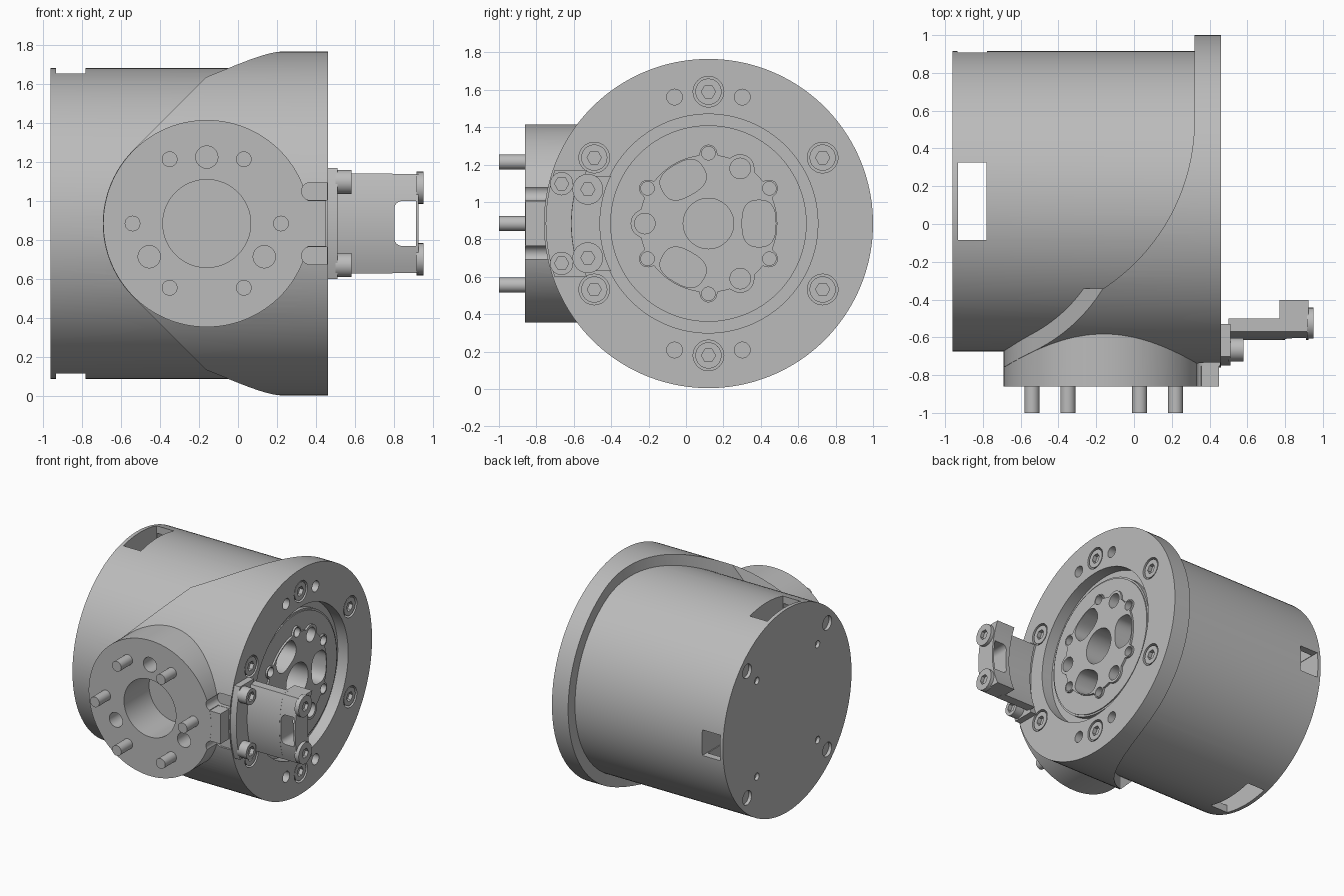
import bpy, bmesh
from math import sin, cos, pi, sqrt, asin, radians
from mathutils import Vector

if "Cube" in bpy.data.objects:
    bpy.data.objects.remove(bpy.data.objects["Cube"])

CY, CZ = 0.12, 0.885      # main axis (runs along x)
BX = -0.16                # front boss axis (runs along y)

grey = bpy.data.materials.new("machined_grey")
grey.use_nodes = True
colour = (0.5, 0.5, 0.5, 1)
grey.diffuse_color = colour
grey.node_tree.nodes["Principled BSDF"].inputs["Base Color"].default_value = colour


def prism(name, axis, pts, a, b):
    """Extrude a flat outline along an axis from a to b."""
    place = {"X": lambda p, t: (t, p[0], p[1]),
             "Y": lambda p, t: (p[0], t, p[1]),
             "Z": lambda p, t: (p[0], p[1], t)}[axis]
    bm = bmesh.new()
    face = bm.faces.new([bm.verts.new(place(p, a)) for p in pts])
    new = bmesh.ops.extrude_face_region(bm, geom=[face])["geom"]
    step = Vector(place((0, 0), b - a))
    bmesh.ops.translate(bm, vec=step, verts=[v for v in new if isinstance(v, bmesh.types.BMVert)])
    bmesh.ops.recalc_face_normals(bm, faces=bm.faces)
    mesh = bpy.data.meshes.new(name)
    bm.to_mesh(mesh)
    bm.free()
    mesh.materials.append(grey)
    obj = bpy.data.objects.new(name, mesh)
    bpy.context.collection.objects.link(obj)
    return obj


def circle(u, v, r, n=32):
    return [(u + r * cos(2 * pi * i / n), v + r * sin(2 * pi * i / n)) for i in range(n)]


def rod(name, axis, u, v, r, a, b, n=32):
    return prism(name, axis, circle(u, v, r, n), a, b)


def box(name, x0, x1, y0, y1, z0, z1):
    return prism(name, "Z", [(x0, y0), (x1, y0), (x1, y1), (x0, y1)], z0, z1)


def combine(target, tools, op="DIFFERENCE"):
    for tool in tools:
        tool.hide_render = True
        mod = target.modifiers.new("bool", "BOOLEAN")
        mod.operation, mod.solver, mod.object = op, "EXACT", tool
        bpy.context.view_layer.objects.active = target
        bpy.ops.object.modifier_apply(modifier=mod.name)
        bpy.data.objects.remove(tool)


def around(r, degrees, u=CY, v=CZ):
    return u + r * cos(radians(degrees)), v + r * sin(radians(degrees))


def socket_screw(name, y, z, r, a, b):
    screw = rod(name, "X", y, z, r, a, b)
    combine(screw, [rod("socket", "X", y, z, 0.038, b - 0.03, b + 0.1, 6)])


def sector(name, r0, r1, half, a, b):
    """Arc-shaped block on the front side of the main axis, flat top and bottom."""
    def arc(r):
        lim = asin(half / r)
        return [(CY - r * cos(lim * k / 8), CZ + r * sin(lim * k / 8)) for k in range(-8, 9)]
    return prism(name, "X", arc(r0) + arc(r1)[::-1], a, b)


# Main body and the larger sleeve that wraps towards the boss
body = rod("housing", "X", CY, CZ, 0.795, -0.96, 0.40, 128)
sleeve = rod("sleeve", "X", CY, CZ, 0.88, -1.2, 0.46, 160)
R = 1.065
sweep = [(0.32 - R + R * cos(t * 0.99 / 20), 0.55 - R * sin(t * 0.99 / 20)) for t in range(21)]
top_outline = [(0.7, 1.3), (0.32, 1.3)] + sweep + [(-1.3, sweep[-1][1]), (-1.3, -1.2), (0.7, -1.2)]
left_arc = [around(0.532, 135 + 90 * i / 24, BX) for i in range(25)]
front_outline = left_arc + [(0.2, -0.0 + CZ - 1.115), (0.7, -0.3), (0.7, 2.1), (0.2, CZ + 1.115)]
combine(sleeve, [prism("top_limit", "Z", top_outline, -0.5, 2.5),
                 prism("front_limit", "Y", front_outline, -2, 2)], "INTERSECT")

# Front boss with its small tab
boss = rod("boss", "Y", BX, CZ, 0.53, -0.86, -0.3, 128)
tab = box("tab", 0.2, 0.45, -0.859, -0.5, CZ - 0.118, CZ + 0.118)
combine(body, [sleeve, boss, tab], "UNION")

# Recessed output face, with disc and lobed hub standing in it
combine(body, [rod("recess", "X", CY, CZ, 0.585, 0.37, 0.6, 128)])
lobes = [(0.376, 30 + 60 * k, 0.046) for k in range(6)]
lobes += [(0.34, 60 + 120 * k, 0.076) for k in range(3)]
outline = []
for i in range(180):
    r = 0.368
    for dist, deg, rad in lobes:
        d = radians(2 * i - deg)
        inside = rad ** 2 - (dist * sin(d)) ** 2
        if cos(d) > 0 and inside > 0:
            r = max(r, dist * cos(d) + sqrt(inside))
    outline.append(around(r, 2 * i))
combine(body, [rod("output_disc", "X", CY, CZ, 0.525, 0.3, 0.405, 128),
               rod("disc_step", "X", CY, CZ, 0.512, 0.31, 0.413, 128),
               prism("hub", "X", outline, 0.32, 0.428)], "UNION")

cutters = [rod("bore", "X", CY, CZ, 0.135, 0.2, 0.6, 48)]
for k in range(3):
    cutters.append(rod("hub_hole", "X", *around(0.34, 60 + 120 * k), 0.055, 0.25, 0.6))
    a = radians(120 * k)
    pocket = []
    for i in range(40):
        c, s = cos(2 * pi * i / 40), sin(2 * pi * i / 40)
        u = 0.27 + 0.09 * abs(c) ** 0.75 * (1 if c > 0 else -1)
        v = 0.125 * abs(s) ** 0.75 * (1 if s > 0 else -1)
        pocket.append((CY + u * cos(a) - v * sin(a), CZ + u * sin(a) + v * cos(a)))
    cutters.append(prism("pocket", "X", pocket, 0.25, 0.6))
    cutters.append(rod("boss_hole", "Y", *around(0.34, 90 + 120 * k, BX), 0.057, -1, -0.7))
for k in range(6):
    cutters.append(rod("hub_screw_hole", "X", *around(0.376, 30 + 60 * k), 0.036, 0.37, 0.6))
    cutters.append(rod("counterbore", "X", *around(0.705, 30 + 60 * k), 0.082, 0.41, 0.6))
for deg in (75, 105, 255, 285):
    cutters.append(rod("flange_hole", "X", *around(0.70, deg), 0.042, 0.34, 0.6))

# Boss bore and slots, rear plate holes and side windows
cutters.append(rod("boss_bore", "Y", BX, CZ, 0.225, -1, -0.55, 64))
for side in (-1, 1):
    z = CZ + side * 0.165
    slot = [around(0.045, 90 + 180 * i / 12, 0.37, z) for i in range(13)]
    cutters.append(prism("slot", "Y", slot + [(0.455, z - 0.045), (0.455, z + 0.045)], -1, -0.72))
for k in range(4):
    cutters.append(rod("rear_hole", "X", *around(0.70, 45 + 90 * k), 0.055, -1.1, -0.935))
    cutters.append(rod("rear_pin_hole", "X", *around(0.53, 45 + 90 * k), 0.028, -1.1, -0.935))
cutters.append(rod("cavity", "X", CY, CZ, 0.74, -0.93, -0.785, 96))
cutters.append(box("window_z", -0.932, -0.78, CY - 0.205, CY + 0.205, -0.5, 2.5))
cutters.append(box("window_y", -0.934, -0.778, 0.5, 1.3, CZ - 0.1, CZ + 0.1))
combine(body, cutters)

# Fasteners on flange and boss
for k in range(6):
    socket_screw("flange_screw", *around(0.705, 30 + 60 * k), 0.07, 0.40, 0.455)
    rod("boss_stud", "Y", *around(0.38, 60 * k, BX), 0.04, -1.0, -0.8)

# Arc-shaped bracket with a window between two lugs
sector("bracket_foot", 0.71, 0.87, 0.285, 0.455, 0.51)
sector("bracket_arm", 0.67, 0.735, 0.255, 0.50, 0.79)
lugs = sector("bracket_lugs", 0.58, 0.734, 0.254, 0.77, 0.925)
bpy.context.view_layer.update()
gap = [(0.91, CZ - 0.115), (0.91, CZ + 0.115)]
gap += [around(0.04, 90 + 90 * i / 6, 0.84, CZ + 0.075) for i in range(7)]
gap += [around(0.04, 180 + 90 * i / 6, 0.84, CZ - 0.075) for i in range(7)]
combine(lugs, [prism("gap", "Y", gap, -1, 0)])
for side in (-1, 1):
    socket_screw("foot_screw", -0.665, CZ + side * 0.213, 0.062, 0.50, 0.58)
    socket_screw("lug_screw", -0.525, CZ + side * 0.183, 0.082, 0.915, 0.95)

# Smooth round walls, keep machined edges crisp
bpy.ops.object.select_all(action="DESELECT")
for obj in bpy.context.scene.objects:
    if obj.type == "MESH" and grey.name in obj.data.materials:
        obj.select_set(True)
        bpy.context.view_layer.objects.active = obj
bpy.ops.object.shade_smooth_by_angle(angle=radians(25))
